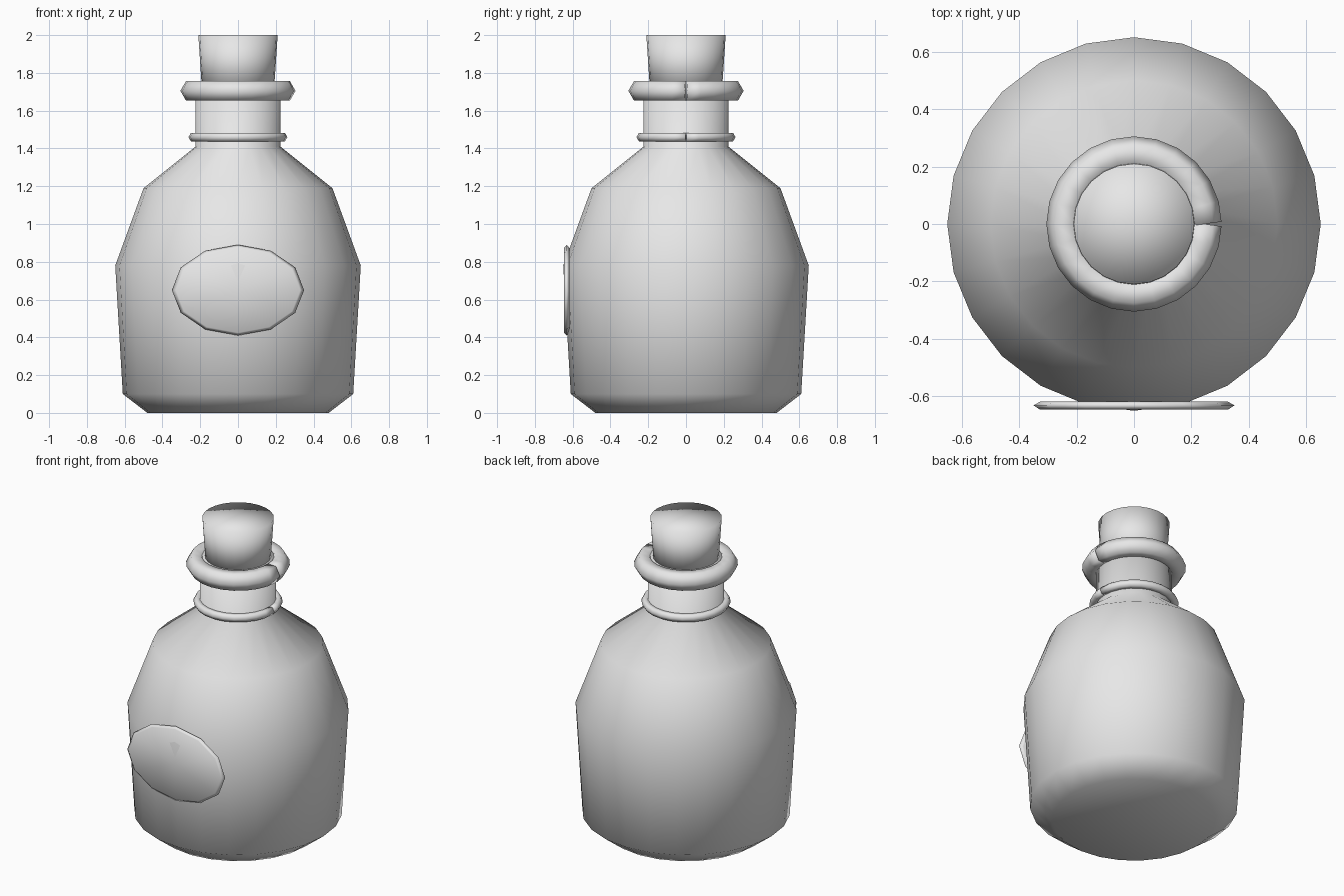
import bpy
import bmesh
from math import sin, cos, pi, tau
from mathutils import Vector

cube = bpy.data.objects.get("Cube")
if cube:
    bpy.data.objects.remove(cube, do_unlink=True)

SIDES = 24

grey = bpy.data.materials.new("plain_grey")
grey.use_nodes = True
grey.diffuse_color = (0.8, 0.8, 0.8, 1)
grey.node_tree.nodes["Principled BSDF"].inputs["Base Color"].default_value = grey.diffuse_color


def finish(name, bm):
    """Turn a bmesh into a smooth-shaded grey object."""
    bmesh.ops.recalc_face_normals(bm, faces=bm.faces)
    for face in bm.faces:
        face.smooth = True
    mesh = bpy.data.meshes.new(name)
    bm.to_mesh(mesh)
    bm.free()
    mesh.materials.append(grey)
    obj = bpy.data.objects.new(name, mesh)
    bpy.context.collection.objects.link(obj)
    return obj


def bridge(bm, a, b):
    for i in range(len(a)):
        j = (i + 1) % len(a)
        bm.faces.new((a[i], a[j], b[j], b[i]))


def fan(bm, ring):
    """Close a ring with triangles meeting at its middle."""
    middle = bm.verts.new(sum((v.co for v in ring), Vector()) / len(ring))
    for i in range(len(ring)):
        bm.faces.new((ring[i], ring[(i + 1) % len(ring)], middle))


def skin(name, rings):
    """Join successive rings of points and cap both ends."""
    bm = bmesh.new()
    loops = [[bm.verts.new(p) for p in ring] for ring in rings]
    for a, b in zip(loops, loops[1:]):
        bridge(bm, a, b)
    fan(bm, loops[0])
    fan(bm, loops[-1])
    return finish(name, bm)


def lathe(name, profile):
    return skin(name, [[(r * cos(tau * i / SIDES), r * sin(tau * i / SIDES), z)
                        for i in range(SIDES)] for r, z in profile])


def wrapped_ring(name, radius, thickness, z):
    """Hexagonal band wrapped once round the neck, with a small seam at +x."""
    sections = []
    for i in range(SIDES + 1):
        a = tau * i / SIDES
        # the two loose ends are cut square to their last segment
        turn = a + (pi / SIDES if i == 0 else -pi / SIDES if i == SIDES else 0)
        centre = Vector((radius * cos(a), radius * sin(a), z))
        out = Vector((cos(turn), sin(turn), 0))
        sections.append([centre + out * thickness * cos(k * pi / 3)
                         + Vector((0, 0, thickness * sin(k * pi / 3))) for k in range(6)])
    return skin(name, sections)


# Bottle and stopper
lathe("bottle_body", [(0.48, 0), (0.61, 0.10), (0.65, 0.78), (0.50, 1.19),
                      (0.225, 1.41), (0.225, 1.75)])
lathe("cork", [(0.19, 1.70), (0.21, 2.0)])

# Bands round the neck
wrapped_ring("lip_ring", 0.245, 0.06, 1.705)
wrapped_ring("neck_ring", 0.236, 0.026, 1.46)

# Oval label with bevelled edge
skin("front_label", [[(0.35 * s * sin(tau * i / 12), y, 0.65 + 0.24 * s * cos(tau * i / 12))
                      for i in range(12)]
                     for s, y in ((0.93, -0.618), (1, -0.631), (0.94, -0.645))])
